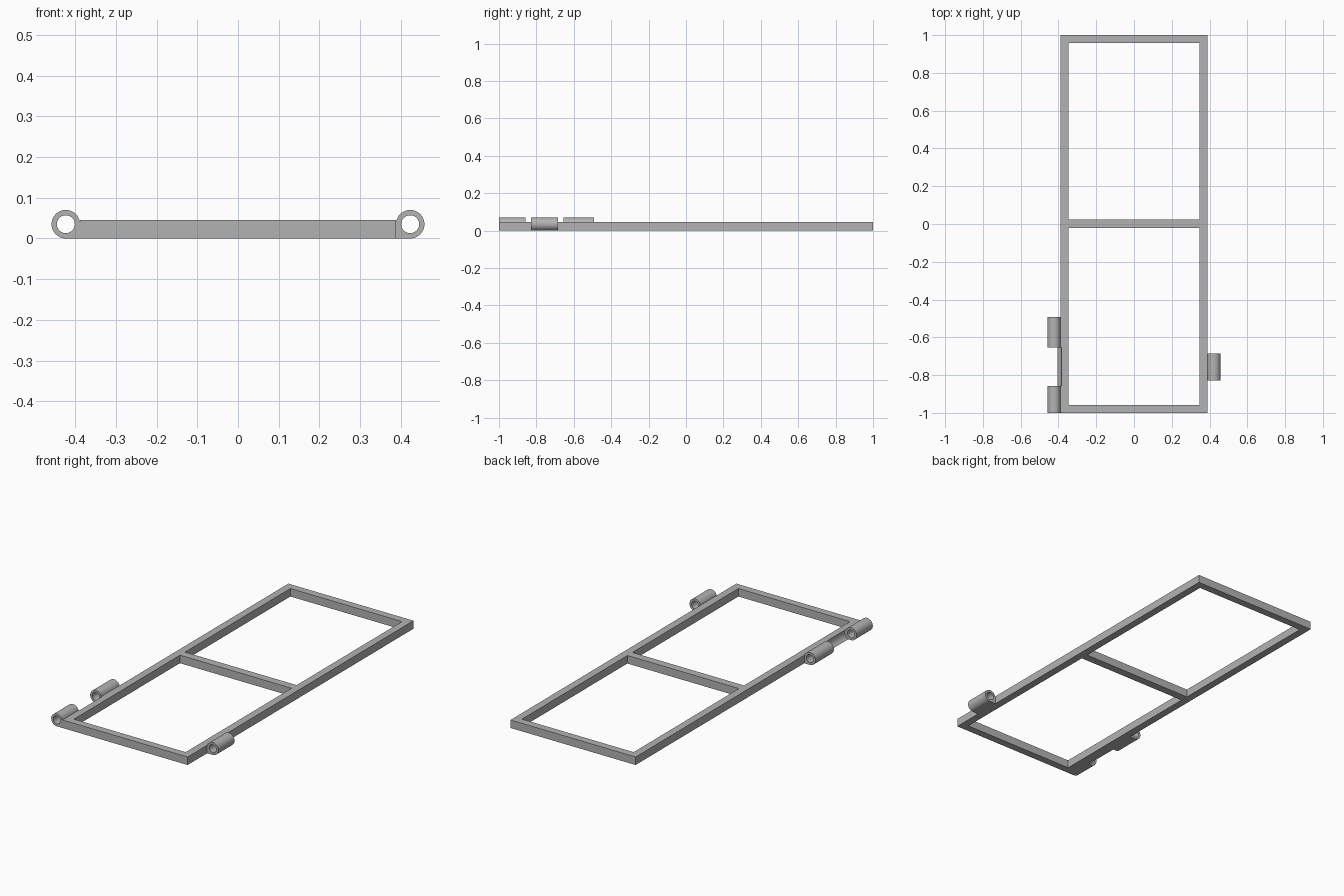
import bpy
import bmesh
from math import sin, cos, pi
from mathutils import Matrix

cube = bpy.data.objects.get("Cube")
if cube:
    bpy.data.objects.remove(cube, do_unlink=True)

HEIGHT = 0.045
SIDE_X = 0.388          # half width of the frame
BAR = 0.042             # width of the frame bars
PIN_X, PIN_Z = 0.423, 0.036
KNUCKLE_R, BORE_R, CLEARANCE_R = 0.035, 0.022, 0.04

grey = bpy.data.materials.new("plain_grey")
grey.use_nodes = True
grey.diffuse_color = (0.45, 0.45, 0.45, 1)
grey.node_tree.nodes["Principled BSDF"].inputs["Base Color"].default_value = grey.diffuse_color


def add_object(name, bm):
    bmesh.ops.recalc_face_normals(bm, faces=bm.faces)
    mesh = bpy.data.meshes.new(name)
    bm.to_mesh(mesh)
    bm.free()
    mesh.materials.append(grey)
    obj = bpy.data.objects.new(name, mesh)
    bpy.context.collection.objects.link(obj)
    return obj


def box(name, x0, x1, y0, y1, z0, z1):
    bm = bmesh.new()
    place = Matrix.Translation(((x0 + x1) / 2, (y0 + y1) / 2, (z0 + z1) / 2))
    size = Matrix.Diagonal((x1 - x0, y1 - y0, z1 - z0, 1))
    bmesh.ops.create_cube(bm, size=1, matrix=place @ size)
    return add_object(name, bm)


def select_only(obj):
    bpy.ops.object.select_all(action="DESELECT")
    obj.select_set(True)
    bpy.context.view_layer.objects.active = obj


def combine(target, tool, operation):
    mod = target.modifiers.new(operation, "BOOLEAN")
    mod.operation, mod.solver, mod.object = operation, "EXACT", tool
    select_only(target)
    bpy.ops.object.modifier_apply(modifier=mod.name)
    bpy.data.objects.remove(tool, do_unlink=True)


def smooth(obj):
    select_only(obj)
    bpy.ops.object.shade_smooth_by_angle(angle=pi / 6)


def knuckle(name, side, y0, y1, steps=48):
    """Bored barrel whose lower inner quarter is squared off to meet the frame."""
    bm = bmesh.new()
    rings = []
    for i in range(steps):
        a = 2 * pi * i / steps
        c, s = cos(a), sin(a)
        squared = c > 0 and s < 0
        outer = KNUCKLE_R / max(c, -s) if squared else KNUCKLE_R
        rings.append([bm.verts.new((side * (PIN_X - r * c), y, PIN_Z + r * s))
                      for r, y in ((outer, y0), (outer, y1), (BORE_R, y1), (BORE_R, y0))])
    for i, ring in enumerate(rings):
        after = rings[(i + 1) % steps]
        for k in range(4):
            n = (k + 1) % 4
            bm.faces.new((ring[k], ring[n], after[n], after[k]))
    bmesh.ops.translate(bm, verts=bm.verts, vec=(0, 0, KNUCKLE_R - PIN_Z))
    smooth(add_object(name, bm))


# Frame with two openings and a middle bar
frame = box("frame", -SIDE_X, SIDE_X, -1, 1, 0, HEIGHT)
inner = SIDE_X - BAR
for y0, y1 in ((-1 + BAR, -0.02), (0.025, 1 - BAR)):
    combine(frame, box("opening", -inner, inner, y0, y1, -1, 1), "DIFFERENCE")

# Hollowed lip that clears the mating knuckle
LIP = (-0.857, -0.655)
combine(frame, box("lip", -PIN_X, -SIDE_X + BAR / 2, *LIP, 0, HEIGHT), "UNION")
bm = bmesh.new()
bmesh.ops.create_cone(
    bm, cap_ends=True, segments=64, radius1=CLEARANCE_R, radius2=CLEARANCE_R,
    depth=LIP[1] - LIP[0],
    matrix=Matrix.Translation((-PIN_X, sum(LIP) / 2, PIN_Z)) @ Matrix.Rotation(pi / 2, 4, "X"))
combine(frame, add_object("clearance", bm), "DIFFERENCE")
smooth(frame)

# Hinge knuckles: a pair on one side, a single one on the other
knuckle("right_front_knuckle", -1, -1, LIP[0])
knuckle("right_rear_knuckle", -1, LIP[1], -0.493)
knuckle("left_knuckle", 1, -0.828, -0.685)
